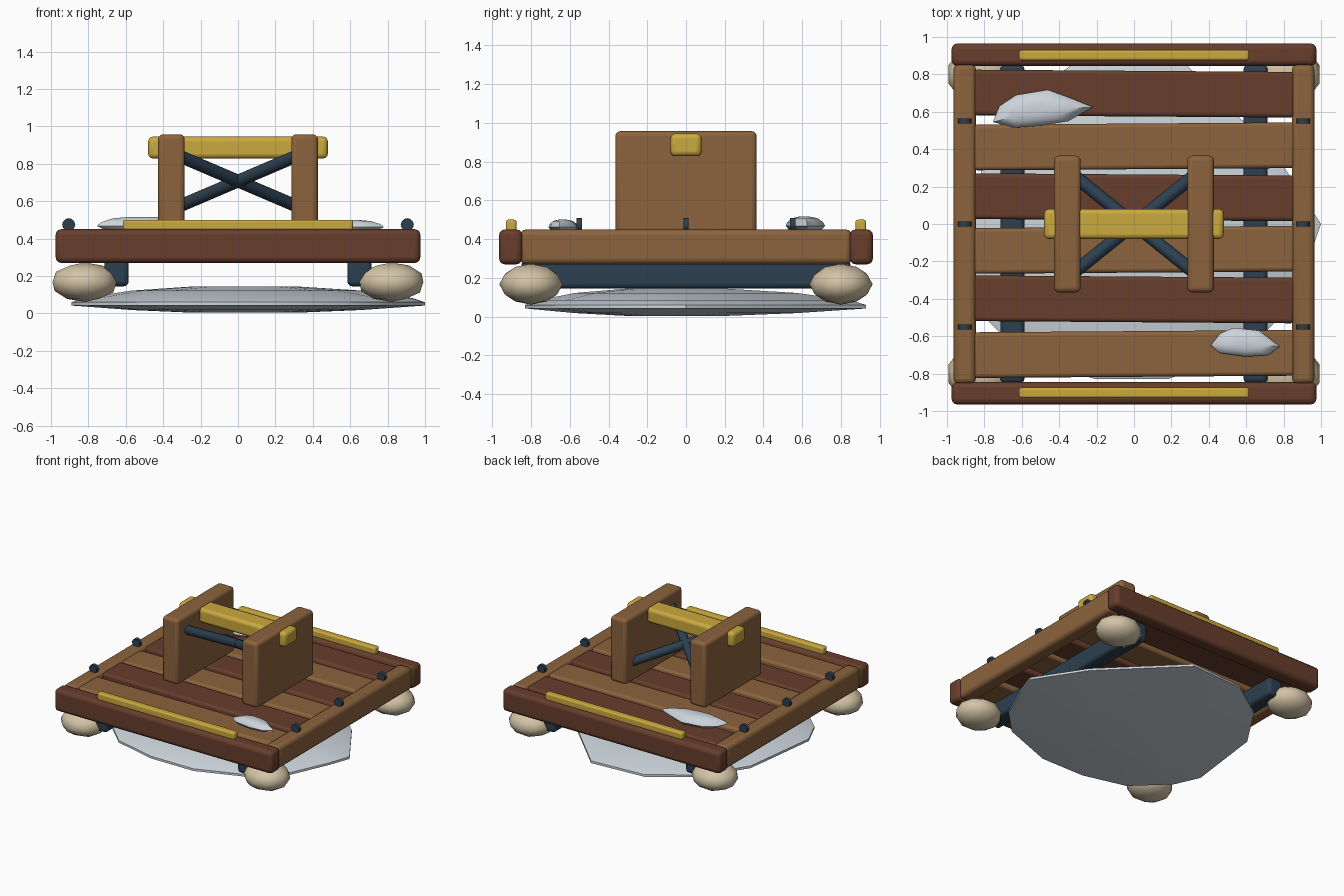
import bpy, bmesh, math
from mathutils import Vector

cube = bpy.data.objects.get("Cube")
if cube:
    bpy.data.objects.remove(cube, do_unlink=True)


def material(name, r, g, b):
    m = bpy.data.materials.new(name)
    m.use_nodes = True
    m.diffuse_color = (r, g, b, 1)
    m.node_tree.nodes["Principled BSDF"].inputs["Base Color"].default_value = (r, g, b, 1)
    return m


LIGHT = material("light wood", .26, .125, .046)
DARK = material("dark wood", .135, .048, .025)
NAVY = material("navy metal", .025, .050, .080)
GOLD = material("yellow paint", .60, .40, .05)
ICE = material("pale ice", .60, .66, .71)
STONE = material("cream stone", .65, .55, .38)


def finish(bm, name, mat, bevel=0, angle=40):
    """Turn a bmesh into a shaded, optionally bevelled object."""
    bmesh.ops.recalc_face_normals(bm, faces=bm.faces)
    mesh = bpy.data.meshes.new(name)
    bm.to_mesh(mesh)
    bm.free()
    mesh.materials.append(mat)
    ob = bpy.data.objects.new(name, mesh)
    bpy.context.collection.objects.link(ob)
    if bevel:
        mod = ob.modifiers.new("rounded edges", "BEVEL")
        mod.width, mod.segments = bevel, 3
    bpy.ops.object.select_all(action="DESELECT")
    ob.select_set(True)
    bpy.context.view_layer.objects.active = ob
    bpy.ops.object.shade_smooth_by_angle(angle=math.radians(angle))
    return ob


def box(name, mat, x, y, z, bevel=.025):
    """Box from (low, high) ranges, with its origin at its centre."""
    bm = bmesh.new()
    bmesh.ops.create_cube(bm, size=1)
    bmesh.ops.scale(bm, vec=[b - a for a, b in (x, y, z)], verts=bm.verts)
    ob = finish(bm, name, mat, bevel)
    ob.location = [(a + b) / 2 for a, b in (x, y, z)]
    return ob


def rod(name, mat, start, end, radius, sides=12):
    start, end = Vector(start), Vector(end)
    bm = bmesh.new()
    bmesh.ops.create_cone(bm, cap_ends=True, segments=sides, radius1=radius,
                          radius2=radius, depth=(end - start).length)
    ob = finish(bm, name, mat)
    ob.location = (start + end) / 2
    ob.rotation_euler = (end - start).to_track_quat("Z", "Y").to_euler()
    return ob


def lens(name, outline, rings):
    """Stack scaled copies of an outline, given as (scale, height) rings."""
    cx = sum(p[0] for p in outline) / len(outline)
    cy = sum(p[1] for p in outline) / len(outline)
    bm = bmesh.new()
    loops = [[bm.verts.new((cx + (x - cx) * s, cy + (y - cy) * s, z))
              for x, y in outline] for s, z in rings]
    n = len(outline)
    for a, b in zip(loops, loops[1:]):
        for i in range(n):
            j = (i + 1) % n
            bm.faces.new((a[i], a[j], b[j], b[i]))
    bm.faces.new(loops[0])
    bm.faces.new(loops[-1])
    return finish(bm, name, ICE)


# Outer frame, runners, top strips, feet and bolts
for s, side in ((-1, "right"), (1, "left")):
    def span(a, b):
        return sorted((s * a, s * b))
    end = "front" if s < 0 else "back"
    box(f"{end}_beam", DARK, (-.975, .975), span(.845, .965), (.27, .45), .03)
    box(f"{end}_strip", GOLD, (-.615, .615), span(.875, .93), (.44, .5), .012)
    box(f"{side}_beam", LIGHT, span(.845, .965), (-.855, .855), (.27, .45), .03)
    box(f"{side}_runner", NAVY, span(.585, .715), (-.85, .85), (.145, .29), .025)
    box(f"{side}_post", LIGHT, span(.285, .427), (-.365, .365), (.43, .957), .025)
    # Braces run from high at the front to low at the back of the other post
    rod(f"{side}_brace", NAVY, (s * .31, -.25, .84), (-s * .31, .25, .575), .035)
    for y in (-.55, 0, .55):
        rod(f"{side}_bolt", NAVY, (s * .905, y - .014, .474),
            (s * .905, y + .014, .474), .035)
    for y in (-.8, .8):
        bm = bmesh.new()
        bmesh.ops.create_icosphere(bm, subdivisions=2, radius=1)
        bmesh.ops.scale(bm, vec=(.18, .163, .105), verts=bm.verts)
        foot = finish(bm, f"{side}_foot", STONE, angle=60)
        foot.location = (s * .82, y, .167)

# Deck planks, slightly crooked
for i, y in enumerate((-.695, -.403, -.138, .143, .415, .697)):
    plank = box("deck_plank", DARK if i % 2 else LIGHT, (-.86, .86),
                (y - .122, y + .122), (.32, .44), .02)
    plank.rotation_euler.z = math.radians(-.4 if i % 2 else .4)

# Handle bar
box("cross_bar", GOLD, (-.48, .48), (-.08, .08), (.828, .945), .025)

# Ice sheet below and ice patches on the deck
lens("ice_sheet",
     [(1, 0), (.75, .385), (.2, .93), (-.26, .9), (-.58, .68), (-.81, .33),
      (-.89, -.3), (-.8, -.5), (-.55, -.74), (-.2, -.83), (.18, -.83),
      (.61, -.67), (.8, -.48), (.94, -.17)],
     [(.3, .004), (.65, .018), (1, .042), (1, .06), (.93, .082),
      (.65, .122), (.28, .145)])


def patch(name, outline, low, high):
    h = high - low
    lens(name, outline, [(.5, low), (.85, low + h * .15), (1, low + h * .4),
                         (.9, low + h * .65), (.65, low + h * .9), (.3, high)])


patch("back_ice_patch",
      [(-.755, .545), (-.72, .63), (-.63, .69), (-.46, .718), (-.33, .67),
       (-.22, .625), (-.35, .55), (-.5, .525), (-.64, .515)], .437, .516)
patch("front_ice_patch",
      [(.41, -.65), (.46, -.585), (.53, -.555), (.67, -.57), (.78, -.655),
       (.72, -.7), (.6, -.71), (.46, -.69)], .437, .5)
